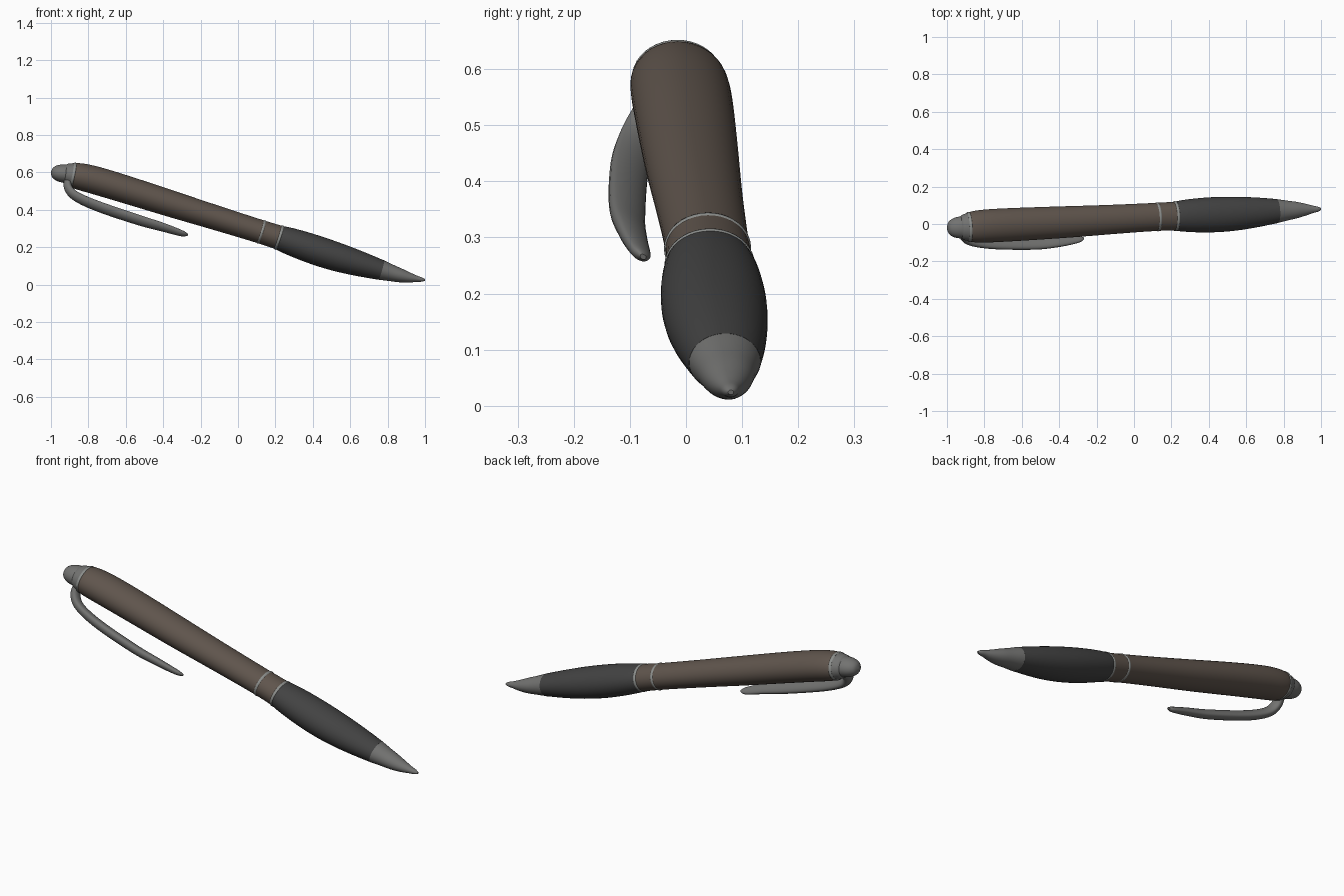
import bpy, bmesh, math
from mathutils import Vector

if "Cube" in bpy.data.objects:
    bpy.data.objects.remove(bpy.data.objects["Cube"])


def hermite(keys, x):
    """Smooth interpolation of tuples (x, values...) at x."""
    n = len(keys)
    i = max(0, min(n - 2, sum(1 for k in keys if k[0] <= x) - 1))

    def slope(j, c):
        a, b = keys[max(0, j - 1)], keys[min(n - 1, j + 1)]
        return (b[c] - a[c]) / (b[0] - a[0])
    a, b = keys[i], keys[i + 1]
    h = b[0] - a[0]
    t = (x - a[0]) / h
    return [(2*t**3 - 3*t*t + 1) * a[c] + (t**3 - 2*t*t + t) * h * slope(i, c)
            + (3*t*t - 2*t**3) * b[c] + (t**3 - t*t) * h * slope(i + 1, c)
            for c in range(1, len(a))]


def material(name, r, g, b):
    m = bpy.data.materials.new(name)
    m.diffuse_color = (r, g, b, 1)
    m.use_nodes = True
    m.node_tree.nodes["Principled BSDF"].inputs["Base Color"].default_value = m.diffuse_color
    return m


def loft(name, stations, side, mat, inner=1.0, sides=40):
    """Skin elliptical rings; a station is (centre, half width, half depth)."""
    bm = bmesh.new()
    rings = []
    for i, (c, ru, rv) in enumerate(stations):
        t = (stations[min(i + 1, len(stations) - 1)][0] - stations[max(i - 1, 0)][0]).normalized()
        u = (side - t * side.dot(t)).normalized()
        v = u.cross(t)
        ring = []
        for k in range(sides):
            a = 2 * math.pi * k / sides
            s = math.sin(a)
            ring.append(bm.verts.new(c + u * ru * math.cos(a) + v * rv * s * (inner if s < 0 else 1)))
        rings.append(ring)
    for p, q in zip(rings, rings[1:]):
        for k in range(sides):
            bm.faces.new((p[k], p[(k + 1) % sides], q[(k + 1) % sides], q[k]))
    bm.faces.new(rings[0][::-1])
    bm.faces.new(rings[-1])
    bmesh.ops.recalc_face_normals(bm, faces=bm.faces)
    me = bpy.data.meshes.new(name)
    bm.to_mesh(me)
    bm.free()
    me.materials.append(mat)
    ob = bpy.data.objects.new(name, me)
    bpy.context.collection.objects.link(ob)
    bpy.ops.object.select_all(action='DESELECT')
    ob.select_set(True)
    bpy.context.view_layer.objects.active = ob
    bpy.ops.object.shade_smooth_by_angle(angle=math.radians(40))
    return ob


# Centre line of the pen: x, y, z
AXIS = [(-1, -.022, .600), (-.9, -.017, .589), (-.74, -.008, .551), (-.3, .014, .414),
        (.12, .038, .283), (.22, .042, .251), (.5, .053, .157), (.762, .069, .079),
        (.9, .076, .041), (1, .080, .024)]


def body(name, profile, mat, steps=24):
    """Loft along the centre line from (x, radius) keys; slightly flattened section."""
    x0, x1 = profile[0][0], profile[-1][0]
    st = []
    for i in range(steps + 1):
        # cosine spacing gives tighter rings at the rounded ends
        x = x0 + (x1 - x0) * (1 - math.cos(math.pi * i / steps)) / 2
        r = max(.001, hermite(profile, x)[0])
        st.append((Vector([x] + hermite(AXIS, x)), r, r * .84))
    return loft(name, st, Vector((0, 1, 0)), mat)


metal = material("metal", .17, .17, .165)
light = material("band_metal", .26, .27, .26)
brown = material("barrel_brown", .115, .09, .073)
rubber = material("grip_rubber", .055, .055, .055)

# Rounded end button and collar
body("end_button", [(-1, .004), (-.994, .026), (-.98, .042), (-.955, .054), (-.925, .059), (-.89, .062)], metal)
body("collar", [(-.925, .058), (-.917, .066), (-.9, .072), (-.882, .078)], metal, 10)

# Barrel and grip
body("barrel", [(-.89, .074), (-.87, .081), (-.82, .087), (-.7, .089), (-.4, .085),
                (-.1, .078), (.12, .075), (.22, .077)], brown, 36)
body("grip", [(.215, .077), (.26, .084), (.34, .091), (.44, .094), (.55, .090),
              (.66, .079), (.767, .064)], rubber, 30)

# Pointed tip
body("tip", [(.765, .064), (.82, .053), (.87, .044), (.92, .031), (.96, .019), (.985, .013), (1, .005)], metal)

# Thin trim bands
for name, x, r in (("upper_band", .125, .076), ("lower_band", .22, .079), ("collar_band", -.882, .079)):
    body(name, [(x - .008, r - .003), (x - .004, r + .001), (x + .004, r + .001), (x + .008, r - .003)], light, 6)

# Bowed clip, flatter on its inner face: index, x, y, z, half width, half depth
CLIP = [(0, -.905, -.040, .560, .030, .026), (1, -.903, -.068, .515, .031, .026),
        (2, -.860, -.088, .471, .034, .026), (3, -.740, -.101, .418, .037, .027),
        (4, -.530, -.104, .347, .036, .026), (5, -.400, -.095, .308, .030, .022),
        (6, -.300, -.081, .275, .021, .015), (7, -.268, -.076, .266, .006, .005)]
clip = []
for i in range(43):
    x, y, z, w, d = hermite(CLIP, i / 6)
    clip.append((Vector((x, y, z)), w, d))
loft("clip", clip, Vector((0, .8, -.58)), metal, inner=.7, sides=24)
